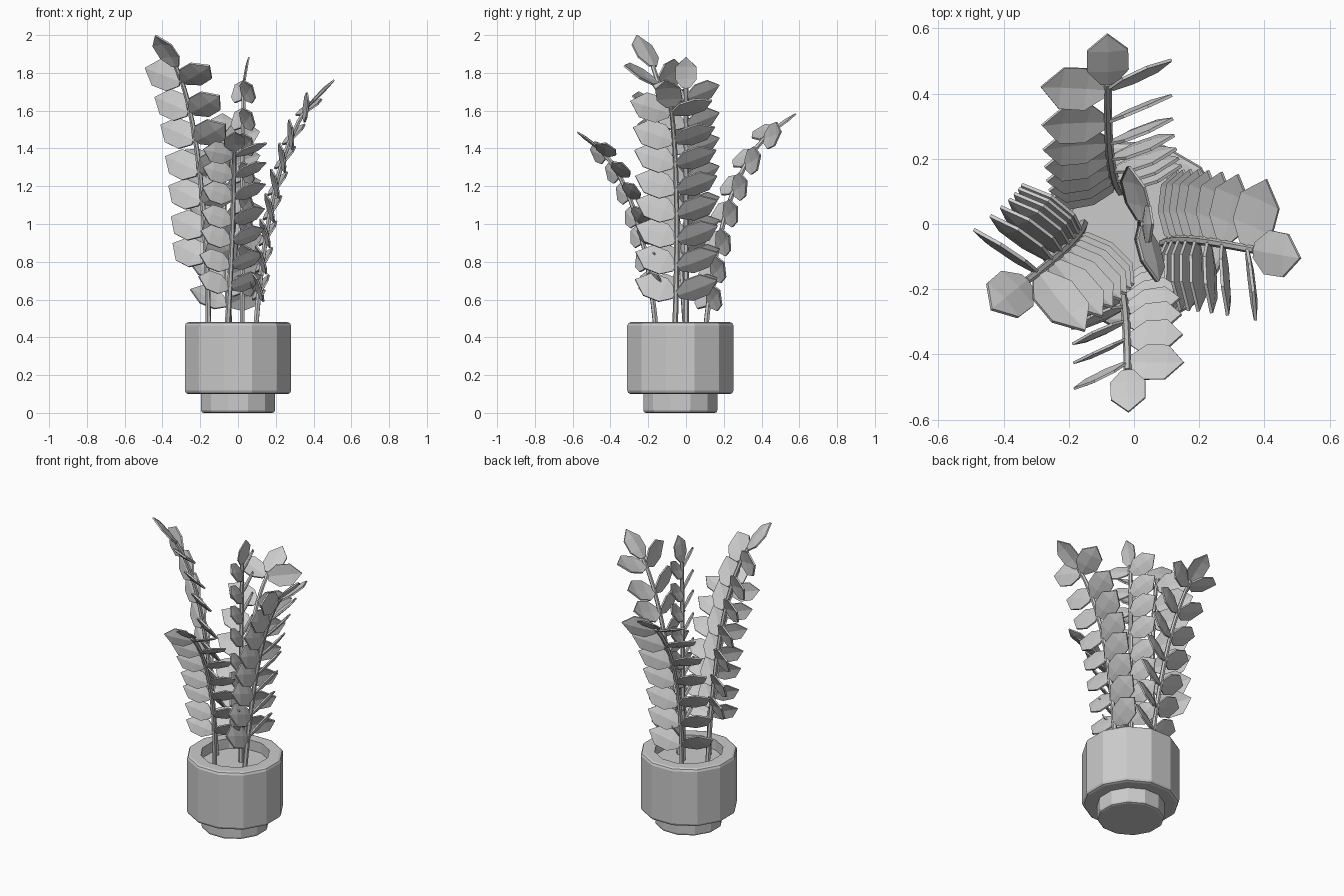
import bpy, bmesh, math
from mathutils import Vector, Matrix
from mathutils.geometry import interpolate_bezier

cube = bpy.data.objects.get("Cube")
if cube:
    bpy.data.objects.remove(cube, do_unlink=True)

grey = bpy.data.materials.new("plain grey")
grey.use_nodes = True
grey.diffuse_color = (0.6, 0.6, 0.6, 1)
grey.node_tree.nodes["Principled BSDF"].inputs["Base Color"].default_value = (0.6, 0.6, 0.6, 1)
UP = Vector((0, 0, 1))


def finish(name, bm):
    bmesh.ops.recalc_face_normals(bm, faces=bm.faces)
    mesh = bpy.data.meshes.new(name)
    bm.to_mesh(mesh)
    bm.free()
    mesh.materials.append(grey)
    ob = bpy.data.objects.new(name, mesh)
    bpy.context.collection.objects.link(ob)


def skin(bm, rings):
    """Bridge matching rings of vertices and cap both ends."""
    for a, b in zip(rings, rings[1:]):
        n = len(a)
        for i in range(n):
            bm.faces.new((a[i], a[(i + 1) % n], b[(i + 1) % n], b[i]))
    bm.faces.new(rings[0])
    bm.faces.new(rings[-1])


def lathe(name, profile, sides, centre):
    bm = bmesh.new()
    rings = []
    for r, z in profile:
        ring = []
        for i in range(sides):
            a = math.tau * (i + 0.5) / sides
            ring.append(bm.verts.new(centre + Vector((r * math.cos(a), r * math.sin(a), z))))
        rings.append(ring)
    skin(bm, rings)
    finish(name, bm)


# Leaf outline: position along the leaf, half width
OUTLINE = [(0, 0.16), (0.28, 0.45), (0.68, 0.44)]


def leaf(bm, base, axis, across, length, width):
    """Thin leaf with a slightly raised midrib and a pointed tip."""
    axis = axis.normalized()
    across = (across - axis * across.dot(axis)).normalized()
    normal = axis.cross(across)
    half = normal * length * 0.022

    def layer(offset):
        rows = []
        for u, w in OUTLINE:
            mid = base + axis * (u * length) + offset
            rows.append([bm.verts.new(mid - across * w * width),
                         bm.verts.new(mid + normal * (w * width * 0.13)),
                         bm.verts.new(mid + across * w * width)])
        tip = bm.verts.new(base + axis * length + offset)
        for a, b in zip(rows, rows[1:]):
            for i in (0, 1):
                bm.faces.new((a[i], a[i + 1], b[i + 1], b[i]))
        for i in (0, 1):
            bm.faces.new((rows[-1][i], rows[-1][i + 1], tip))
        return ([r[0] for r in rows] + [tip] + [r[2] for r in reversed(rows)]
                + [rows[0][1]])

    top, bottom = layer(half), layer(-half)
    n = len(top)
    for i in range(n):
        j = (i + 1) % n
        bm.faces.new((top[i], top[j], bottom[j], bottom[i]))


def frond(name, start, end, size, pairs, span, twist=0, bend=0.81):
    """Bent stem with leaf pairs over a span of its height, twisted in degrees."""
    start, end = Vector(start), Vector(end)
    rise = UP * (end.z - start.z)
    lean = end - start - rise
    side = UP.cross(lean.normalized())
    bow = side * lean.length * 0.08
    path = interpolate_bezier(start, start + lean * 0.13 + rise * 0.41 + bow,
                              start + lean * 0.38 + rise * bend + bow, end, 61)
    last = len(path) - 1

    def frame(i):
        t = (path[min(i + 1, last)] - path[max(i - 1, 0)]).normalized()
        return t, side.cross(t).normalized()

    # Stem
    bm = bmesh.new()
    rings = []
    for i in range(0, last + 1, 6):
        t, f = frame(i)
        r = 0.015 - 0.003 * i / last
        rings.append([bm.verts.new(path[i] + side * r * math.cos(k * math.tau / 6)
                                   + f * r * math.sin(k * math.tau / 6)) for k in range(6)])
    skin(bm, rings)
    finish(name + "_stem", bm)

    # Paired leaves, and one leaf at the tip
    bm = bmesh.new()
    low, high = span
    for p in range(pairs):
        z = start.z + rise.z * (low + (high - low) * p / (pairs - 1))
        i = min(range(last + 1), key=lambda k: abs(path[k].z - z))
        t, f = frame(i)
        turn = Matrix.Rotation(math.radians(twist), 3, t)
        for s in (1, -1):
            axis = turn @ (side * 0.92 * s + t * 0.35)
            across = turn @ (t * s + f * 0.55)
            leaf(bm, path[i] + axis * 0.01, axis, across, 0.21 * size, 0.148 * size)
    t, f = frame(last)
    leaf(bm, path[last], t + f * 0.15, side, 0.19 * size, 0.143 * size)
    finish(name + "_leaves", bm)


# Pot and soil
centre = Vector((0, -0.03, 0))
lathe("pot", [(0.188, 0), (0.199, 0.004), (0.203, 0.015), (0.203, 0.1), (0.272, 0.1),
              (0.285, 0.105), (0.291, 0.118), (0.291, 0.462), (0.285, 0.475),
              (0.272, 0.48), (0.207, 0.48), (0.207, 0.4)], 12, centre)
lathe("soil", [(0.205, 0.4), (0.205, 0.415)], 12, centre)

# Fronds
frond("tall_frond", (-0.155, 0, 0.4), (-0.33, -0.175, 1.835), 1.13, 7, (0.28, 0.945), 3, 0.83)
frond("back_frond", (-0.04, 0.1, 0.4), (-0.08, 0.43, 1.47), 1.0, 7, (0.17, 0.98), 7)
frond("left_frond", (0.09, -0.06, 0.4), (0.37, -0.08, 1.62), 1.06, 8, (0.19, 0.965))
frond("front_frond", (-0.06, -0.155, 0.4), (-0.02, -0.45, 1.39), 0.84, 7, (0.27, 0.975), 8)
frond("middle_frond", (0.022, 0, 0.4), (0.03, 0, 1.72), 0.88, 8, (0.19, 0.96), 14)
